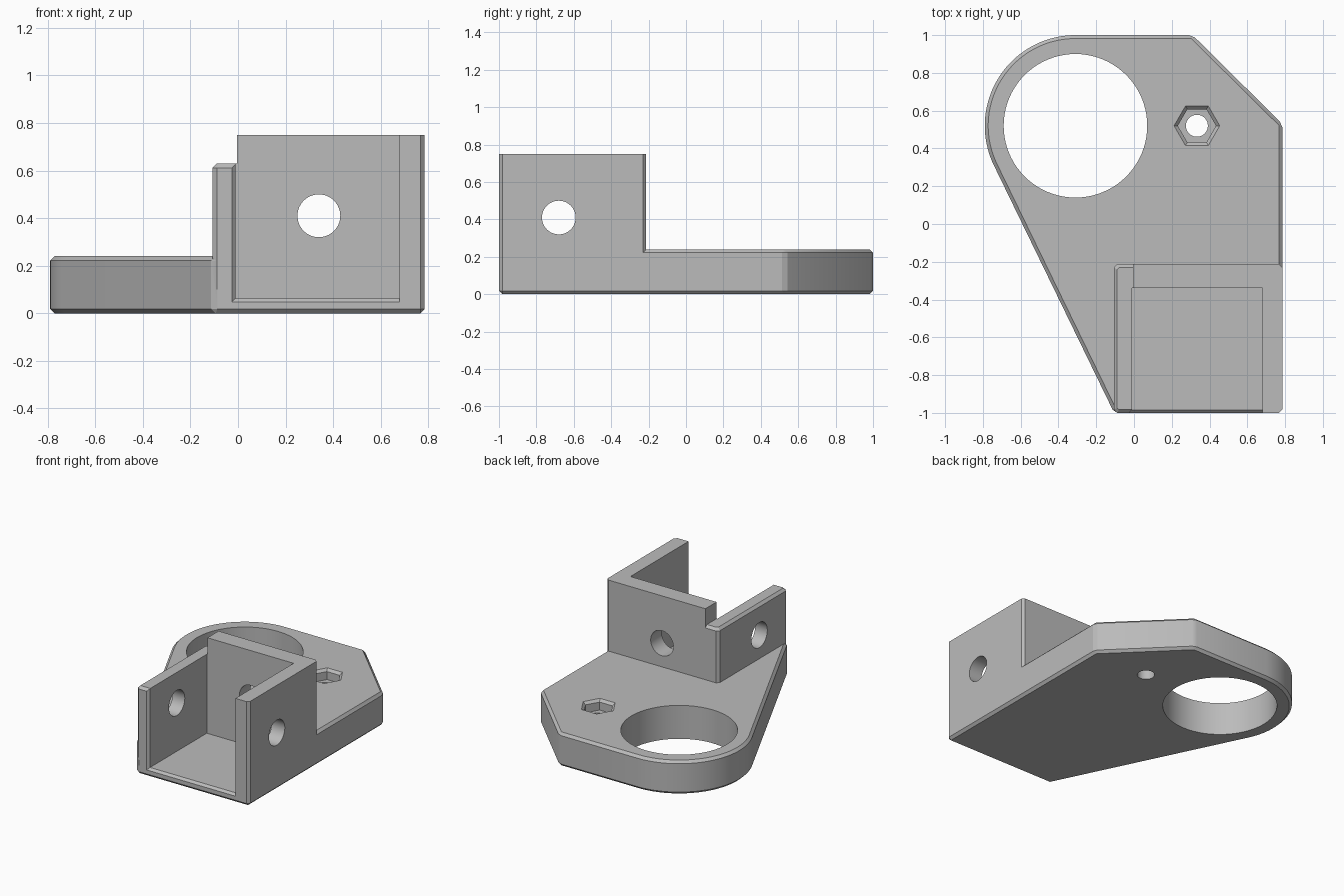
import bpy
import bmesh
from math import acos, atan2, cos, hypot, pi, sin

cube = bpy.data.objects.get("Cube")
if cube:
    bpy.data.objects.remove(cube, do_unlink=True)

grey = bpy.data.materials.new("plain grey")
grey.use_nodes = True
COLOUR = (0.5, 0.5, 0.5, 1)
grey.diffuse_color = COLOUR
grey.node_tree.nodes["Principled BSDF"].inputs["Base Color"].default_value = COLOUR


def loft(name, rings):
    """Closed solid skinned through rings that have equal point counts."""
    bm = bmesh.new()
    loops = [[bm.verts.new(p) for p in ring] for ring in rings]
    for a, b in zip(loops, loops[1:]):
        for i in range(len(a)):
            j = (i + 1) % len(a)
            bm.faces.new((a[i], a[j], b[j], b[i]))
    bm.faces.new(loops[0])
    bm.faces.new(loops[-1])
    bmesh.ops.recalc_face_normals(bm, faces=bm.faces[:])
    mesh = bpy.data.meshes.new(name)
    bm.to_mesh(mesh)
    bm.free()
    mesh.materials.append(grey)
    obj = bpy.data.objects.new(name, mesh)
    bpy.context.collection.objects.link(obj)
    return obj


def at_z(points, z):
    return [(x, y, z) for x, y in points]


def circle(cx, cy, r, n=64):
    return [(cx + r * cos(2 * pi * i / n), cy + r * sin(2 * pi * i / n)) for i in range(n)]


def chamfered(x0, x1, y0, y1, left, right):
    """Rectangle with cut corners on its left and right sides."""
    return [(x0 + left, y0), (x1 - right, y0), (x1, y0 + right), (x1, y1 - right),
            (x1 - right, y1), (x0 + left, y1), (x0, y1 - left), (x0, y0 + left)]


def apply_modifier(obj, mod):
    bpy.context.view_layer.objects.active = obj
    bpy.ops.object.modifier_apply(modifier=mod.name)


def combine(obj, other, operation):
    mod = obj.modifiers.new(operation.title(), 'BOOLEAN')
    mod.operation, mod.solver, mod.object = operation, 'EXACT', other
    apply_modifier(obj, mod)
    bpy.data.objects.remove(other, do_unlink=True)


# Base plate: straight edges joined to a round lobe by a tangent line
CH = 0.018
RIGHT, FRONT, BACK = 0.785, -1.0, -0.213
cx, cy, radius = -0.31, 0.52, 0.48
corner = (-0.105, FRONT)
dx, dy = corner[0] - cx, corner[1] - cy
end = atan2(dy, dx) - acos(radius / hypot(dx, dy)) + 2 * pi
steps = 40
lobe = [(cx + radius * cos(t), cy + radius * sin(t))
        for t in (pi / 2 + (end - pi / 2) * i / steps for i in range(steps + 1))]
outline = [corner, (RIGHT, FRONT), (RIGHT, 0.53), (0.31, 1.0)] + lobe
body = loft("mounting_bracket", [at_z(outline, 0), at_z(outline, 0.24)])
bevel = body.modifiers.new("Chamfer", 'BEVEL')
bevel.width, bevel.segments = CH, 1
bevel.limit_method = 'ANGLE'
apply_modifier(body, bevel)

# Upright channel and its lower left wall
tower = chamfered(-0.005, RIGHT, FRONT, BACK, 0.0001, CH)
tower = [p for p in tower if p[0] > 0] + [(-0.005, BACK), (-0.005, FRONT)]
combine(body, loft("channel_block", [at_z(tower, 0.1), at_z(tower, 0.75)]), 'UNION')

wall = chamfered(-0.107, 0.05, FRONT, BACK, CH, 0.001)
wall_top = chamfered(-0.107 + CH, 0.05, FRONT + CH, BACK - CH, CH / 2, 0.001)
combine(body, loft("left_wall", [at_z(wall, 0.1), at_z(wall, 0.63 - CH),
                                 at_z(wall_top, 0.63)]), 'UNION')


# Channel pocket, flared at the front on the left and bottom
def pocket_ring(y, flare):
    x0, x1, z0, z1 = -0.01 - flare, 0.68, 0.063 - flare, 0.9
    return [(x0, y, z0), (x1, y, z0), (x1, y, z1), (x0, y, z1)]


combine(body, loft("pocket_cutter", [pocket_ring(-0.34, 0), pocket_ring(FRONT + 0.016, 0),
                                     pocket_ring(FRONT - 0.016, 0.032)]), 'DIFFERENCE')

# Cross holes through the channel walls
side = circle(-0.68, 0.41, 0.09)
combine(body, loft("side_hole_cutter", [[(x, y, z) for y, z in side] for x in (-0.3, 1)]),
        'DIFFERENCE')
rear = circle(0.34, 0.41, 0.09)
combine(body, loft("rear_hole_cutter", [[(x, y, z) for x, z in rear] for y in (-0.5, 0)]),
        'DIFFERENCE')

# Large ring opening, screw hole and countersunk nut recess
for name, x, r in (("ring_cutter", cx, 0.38), ("screw_cutter", 0.333, 0.058)):
    hole = circle(x, cy, r, 80)
    combine(body, loft(name, [at_z(hole, -0.1), at_z(hole, 0.4)]), 'DIFFERENCE')
nut = [at_z(circle(0.333, cy, r, 6), z)
       for r, z in ((0.101, 0.165), (0.101, 0.222), (0.143, 0.26))]
combine(body, loft("nut_cutter", nut), 'DIFFERENCE')

# Smooth the round surfaces and keep the chamfers crisp
bpy.ops.object.select_all(action='DESELECT')
body.select_set(True)
bpy.context.view_layer.objects.active = body
bpy.ops.object.shade_smooth_by_angle(angle=pi / 8)
